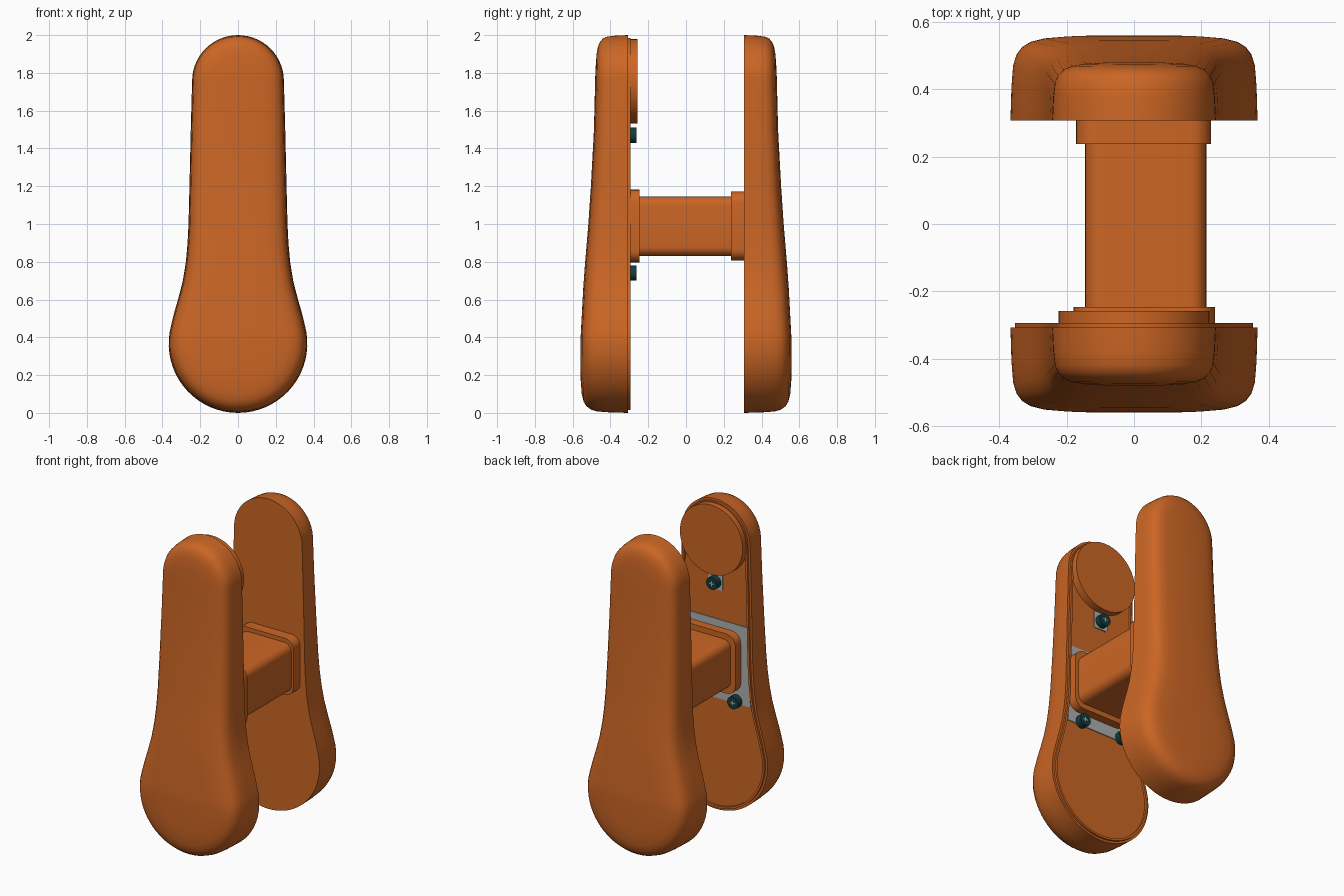
import bpy, bmesh
from math import sin, cos, radians, pi
from mathutils import Vector

if "Cube" in bpy.data.objects:
    bpy.data.objects.remove(bpy.data.objects["Cube"], do_unlink=True)


def material(name, rgb):
    m = bpy.data.materials.new(name)
    m.use_nodes = True
    m.diffuse_color = (*rgb, 1)
    m.node_tree.nodes["Principled BSDF"].inputs["Base Color"].default_value = (*rgb, 1)
    return m


ORANGE = material("orange", (0.60, 0.132, 0.018))
GREY = material("grey", (0.42, 0.43, 0.43))
TEAL = material("dark teal", (0.006, 0.045, 0.045))


def finish(name, bm, mat):
    bmesh.ops.recalc_face_normals(bm, faces=bm.faces)
    mesh = bpy.data.meshes.new(name)
    bm.to_mesh(mesh)
    bm.free()
    mesh.materials.append(mat)
    obj = bpy.data.objects.new(name, mesh)
    bpy.context.collection.objects.link(obj)
    bpy.ops.object.select_all(action='DESELECT')
    obj.select_set(True)
    bpy.context.view_layer.objects.active = obj
    bpy.ops.object.shade_smooth_by_angle(angle=radians(35))
    return obj


def arc(cx, cz, r, a0, a1, n):
    return [(cx + r * cos(radians(a0 + (a1 - a0) * i / n)),
             cz + r * sin(radians(a0 + (a1 - a0) * i / n))) for i in range(n + 1)]


def bridge(bm, a, b):
    for i in range(len(a)):
        j = (i + 1) % len(a)
        bm.faces.new((a[i], a[j], b[j], b[i]))


def prism(name, pts, y0, y1, mat):
    bm = bmesh.new()
    a, b = [[bm.verts.new((x, y, z)) for x, z in pts] for y in (y0, y1)]
    bridge(bm, a, b)
    bm.faces.new(a)
    bm.faces.new(b)
    return finish(name, bm, mat)


def rounded(x0, x1, z0, z1, r):
    return (arc(x1 - r, z0 + r, r, -90, 0, 6) + arc(x1 - r, z1 - r, r, 0, 90, 6)
            + arc(x0 + r, z1 - r, r, 90, 180, 6) + arc(x0 + r, z0 + r, r, 180, 270, 6))


# Paddle outline: wide round foot, waisted flank, round head
half = (arc(0, 0.367, 0.367, -90, 15, 18)
        + [(0.338, 0.53), (0.315, 0.61), (0.292, 0.7), (0.276, 0.8), (0.267, 0.9),
           (0.262, 1.0), (0.257, 1.2), (0.25, 1.5)]
        + arc(0, 1.757, 0.243, 0, 90, 14))
outline = half + [(-x, z) for x, z in reversed(half[1:-1])]


def inset(d):
    out = []
    for i, (x, z) in enumerate(outline):
        px, pz = outline[i - 1]
        nx, nz = outline[(i + 1) % len(outline)]
        n = Vector((pz - nz, nx - px)).normalized()
        out.append((x + n.x * d, z + n.y * d))
    return out


# Outer face slopes from a thick foot to a thin head
SLOPE = [(0, 0.56), (0.4, 0.558), (0.7, 0.542), (1.0, 0.517), (1.4, 0.49), (1.8, 0.48), (2, 0.477)]


def outer(z):
    z = min(max(z, 0), 2)
    for (z0, y0), (z1, y1) in zip(SLOPE, SLOPE[1:]):
        if z <= z1:
            return y0 + (y1 - y0) * (z - z0) / (z1 - z0)
    return SLOPE[-1][1]


BACK = 0.307


def paddle(name, side):
    bm = bmesh.new()
    rings = []
    for d, t in [(0, 0), (0.003, 0.4), (0.008, 0.65), (0.018, 0.78), (0.035, 0.87),
                 (0.06, 0.93), (0.1, 0.97), (0.16, 0.99), (0.2, 1)]:
        rings.append([bm.verts.new((x, side * (BACK + (outer(z) - BACK) * t), z))
                      for x, z in inset(d)])
    for a, b in zip(rings, rings[1:]):
        bridge(bm, a, b)
    bm.faces.new(rings[0])
    # Close the outer face with strips across the width
    cap, n, h = rings[-1], len(outline), len(half) - 1
    bm.faces.new((cap[0], cap[1], cap[-1]))
    for i in range(1, h - 1):
        bm.faces.new((cap[i], cap[i + 1], cap[n - i - 1], cap[n - i]))
    bm.faces.new((cap[h - 1], cap[h], cap[h + 1]))
    finish(name, bm, ORANGE)


paddle("front_paddle", -1)
paddle("back_paddle", 1)

# Raised lip on the inner side of the front paddle
bm = bmesh.new()
loops = [[bm.verts.new((x, y, z)) for x, z in inset(d)]
         for d, y in [(0.014, -0.31), (0.014, -0.294), (0.028, -0.294), (0.028, -0.31)]]
for k in range(4):
    bridge(bm, loops[k], loops[(k + 1) % 4])
finish("inner_lip", bm, ORANGE)

# Grey mounting plate and screw tab
side = [(0.25, 0.72), (0.236, 0.88), (0.228, 1.23)]
prism("mounting_plate", side + [(-x, z) for x, z in reversed(side)], -0.309, -0.302, GREY)
prism("screw_tab", rounded(-0.05, 0.05, 1.42, 1.53, 0.01), -0.309, -0.301, GREY)

# Round pad at the head
prism("round_pad", arc(0, 1.755, 0.224, 0, 352.5, 47), -0.32, -0.258, ORANGE)

# Screws with a cross recess
for label, x, z in [("upper", 0, 1.47), ("lower_left", 0.15, 0.74), ("lower_right", -0.15, 0.74)]:
    prism(label + "_screw", arc(x, z, 0.04, 0, 345, 23), -0.31, -0.262, TEAL)
    for part, w, h in [("_slot", 0.016, 0.004), ("_cross_slot", 0.004, 0.016)]:
        prism(label + part, [(x - w, z - h), (x + w, z - h), (x + w, z + h), (x - w, z + h)],
              -0.263, -0.261, GREY)

# Connecting beam with a collar at each end
prism("beam", rounded(-0.145, 0.215, 0.83, 1.145, 0.05), -0.3, 0.3, ORANGE)
prism("front_collar", rounded(-0.18, 0.24, 0.797, 1.182, 0.065), -0.315, -0.247, ORANGE)
prism("back_collar", rounded(-0.172, 0.229, 0.807, 1.172, 0.06), 0.238, 0.315, ORANGE)
